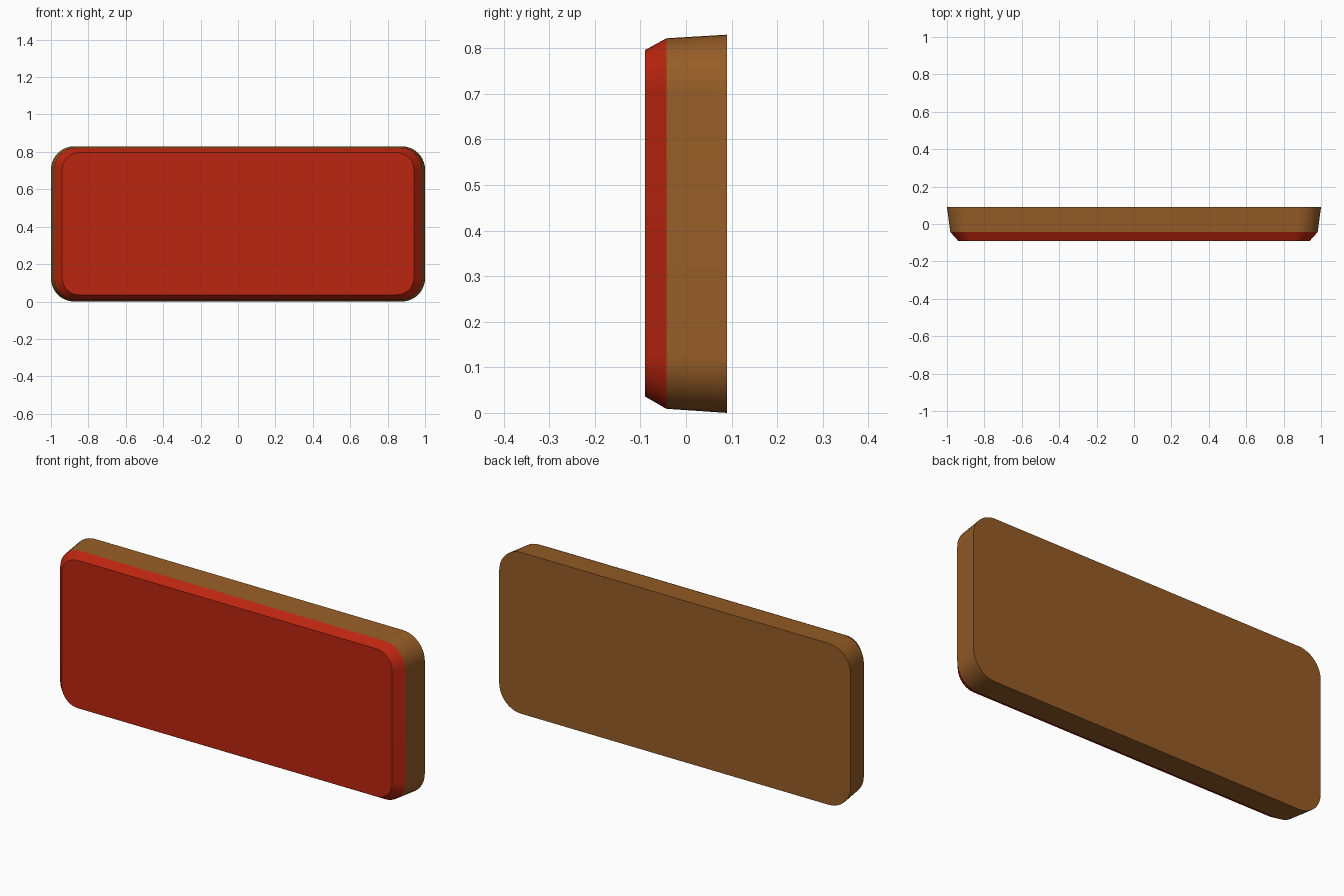
import bpy, bmesh, math

if "Cube" in bpy.data.objects:
    bpy.data.objects.remove(bpy.data.objects["Cube"])

def material(name, rgb):
    m = bpy.data.materials.new(name)
    m.diffuse_color = (*rgb, 1)
    m.use_nodes = True
    m.node_tree.nodes["Principled BSDF"].inputs["Base Color"].default_value = m.diffuse_color
    return m

red = material("red", (0.50, 0.019, 0.005))
brown = material("brown", (0.305, 0.110, 0.020))

def rounded_ring(bm, y, hx, z0, z1, r, seg=10):
    """Rounded rectangle in the xz plane at depth y."""
    ring = []
    corners = ((hx - r, z1 - r), (r - hx, z1 - r), (r - hx, z0 + r), (hx - r, z0 + r))
    for k, (cx, cz) in enumerate(corners):
        for i in range(seg + 1):
            a = math.pi / 2 * (k + i / seg)
            ring.append(bm.verts.new((cx + r * math.cos(a), y, cz + r * math.sin(a))))
    return ring

# Rounded panel lofted from back outline to bevelled front face
bm = bmesh.new()
rings = [rounded_ring(bm, *p) for p in (
    (0.09, 1.0, 0.0, 0.83, 0.125),
    (-0.043, 0.982, 0.009, 0.822, 0.115),
    (-0.09, 0.94, 0.036, 0.796, 0.09))]
for a, b in zip(rings, rings[1:]):
    n = len(a)
    for i in range(n):
        bm.faces.new((a[i], a[(i + 1) % n], b[(i + 1) % n], b[i]))
bm.faces.new(rings[0])
bm.faces.new(rings[-1])
bmesh.ops.recalc_face_normals(bm, faces=bm.faces)

# Red bevel and front, brown body and back
for f in bm.faces:
    f.material_index = 0 if f.calc_center_median().y < -0.05 else 1

mesh = bpy.data.meshes.new("panel")
bm.to_mesh(mesh)
bm.free()
mesh.materials.append(red)
mesh.materials.append(brown)
panel = bpy.data.objects.new("panel", mesh)
bpy.context.collection.objects.link(panel)

# Separate bevel from front: split bevel band by threshold keeps edges sharp
bpy.context.view_layer.objects.active = panel
panel.select_set(True)
bpy.ops.object.shade_smooth_by_angle(angle=math.radians(20))
